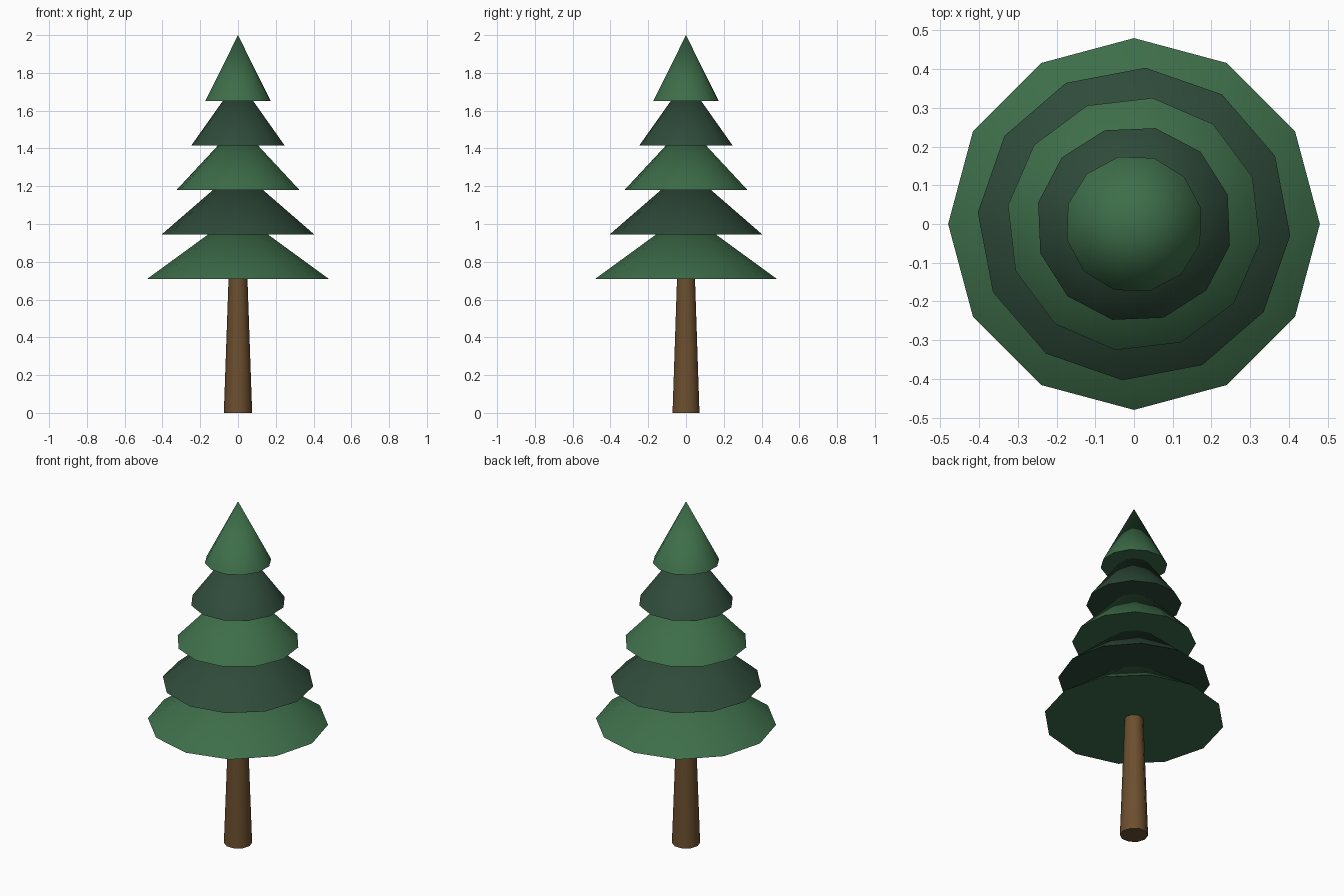
import bpy
import math

if "Cube" in bpy.data.objects:
    bpy.data.objects.remove(bpy.data.objects["Cube"], do_unlink=True)


def make_material(name, color):
    mat = bpy.data.materials.new(name)
    mat.use_nodes = True
    mat.diffuse_color = (*color, 1)
    bsdf = mat.node_tree.nodes["Principled BSDF"]
    bsdf.inputs["Base Color"].default_value = (*color, 1)
    bsdf.inputs["Roughness"].default_value = 0.9
    return mat


def add_cone(name, sides, r_bottom, r_top, z, height, turn, mat):
    """Cone standing on z, with its first corner on +x before the turn."""
    bpy.ops.mesh.primitive_cone_add(
        vertices=sides, radius1=r_bottom, radius2=r_top, depth=height,
        location=(0, 0, z + height / 2), rotation=(0, 0, turn))
    obj = bpy.context.object
    obj.name = name
    obj.data.materials.append(mat)
    bpy.ops.object.shade_smooth_by_angle(angle=math.radians(40))
    return obj


light_green = make_material("light green", (0.048, 0.156, 0.068))
dark_green = make_material("dark green", (0.028, 0.070, 0.042))
bark = make_material("bark brown", (0.150, 0.078, 0.028))

# Tapered trunk, ending just inside the lowest tier
add_cone("trunk", 10, 0.075, 0.049, 0, 0.74, math.radians(18), bark)

# Five stacked foliage tiers, each smaller and turned a little further
TIERS = 5
for i in range(TIERS):
    add_cone(f"foliage_tier_{i + 1}", 12, 0.48 - 0.0755 * i, 0,
             0.71 + 0.235 * i, 0.35, math.radians(-4.2 * i),
             dark_green if i % 2 else light_green)
